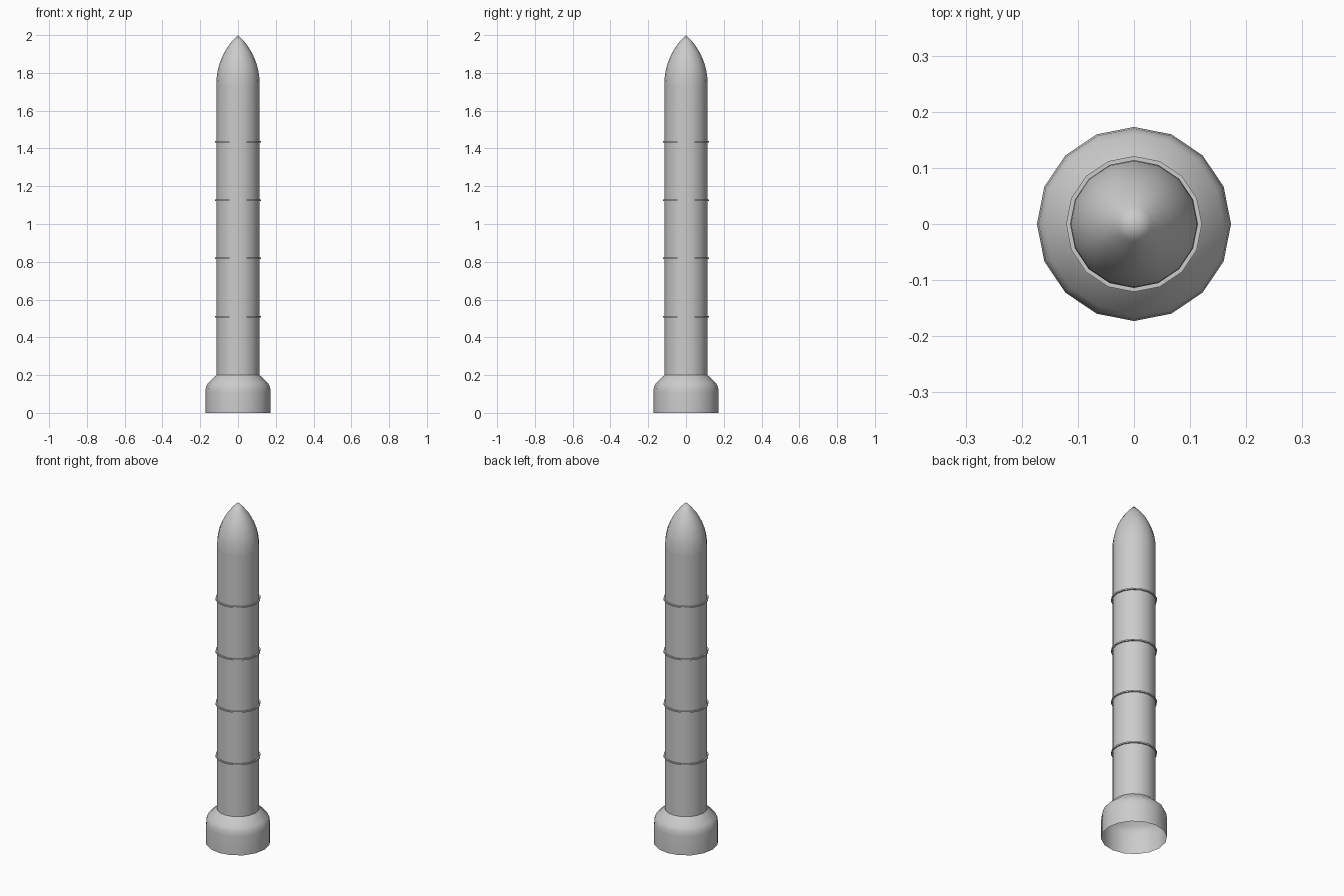
import bpy, bmesh, math

if "Cube" in bpy.data.objects:
    bpy.data.objects.remove(bpy.data.objects["Cube"])

SIDES = 16
BODY_R = 0.114
NOSE_Z = 1.745


def lathe(name, profile, closed=False):
    """Revolve (radius, z) points around z; radius 0 becomes a single tip."""
    bm = bmesh.new()
    rings = []
    for r, z in profile:
        if r == 0:
            rings.append([bm.verts.new((0, 0, z))] * SIDES)
        else:
            rings.append([bm.verts.new((r * math.cos(2 * math.pi * i / SIDES),
                                        r * math.sin(2 * math.pi * i / SIDES), z))
                          for i in range(SIDES)])
    pairs = list(zip(rings, rings[1:]))
    if closed:
        pairs.append((rings[-1], rings[0]))
    for a, b in pairs:
        for i in range(SIDES):
            j = (i + 1) % SIDES
            quad = [a[i], a[j], b[j], b[i]]
            bm.faces.new(list(dict.fromkeys(quad)))
    mesh = bpy.data.meshes.new(name)
    bm.to_mesh(mesh)
    bm.free()
    obj = bpy.data.objects.new(name, mesh)
    bpy.context.collection.objects.link(obj)
    bpy.ops.object.select_all(action='DESELECT')
    obj.select_set(True)
    bpy.context.view_layer.objects.active = obj
    bpy.ops.object.shade_smooth_by_angle(angle=math.radians(40))
    return obj


# Flared, open-bottomed skirt
lathe("base_skirt", [(0.173, 0), (0.173, 0.11), (0.170, 0.135),
                     (0.160, 0.157), (BODY_R, 0.2)])

# Straight tube
lathe("body_tube", [(BODY_R, 0.2), (BODY_R, NOSE_Z)])

# Thin bands at equal spacing up the tube
for k in range(4):
    z = 0.51 + k * 0.3085
    lathe(f"joint_band_{k + 1}", [(BODY_R - 0.002, z - 0.004), (0.121, z - 0.004),
                                  (0.121, z + 0.004), (BODY_R - 0.002, z + 0.004)],
          closed=True)

# Pointed nose, a circular-arc ogive
length = 2.0 - NOSE_Z
arc = (length ** 2 + BODY_R ** 2) / (2 * BODY_R)
nose = [(math.sqrt(arc ** 2 - (length * t / 8) ** 2) - arc + BODY_R,
         NOSE_Z + length * t / 8) for t in range(8)]
lathe("nose_cone", nose + [(0, 2.0)])
